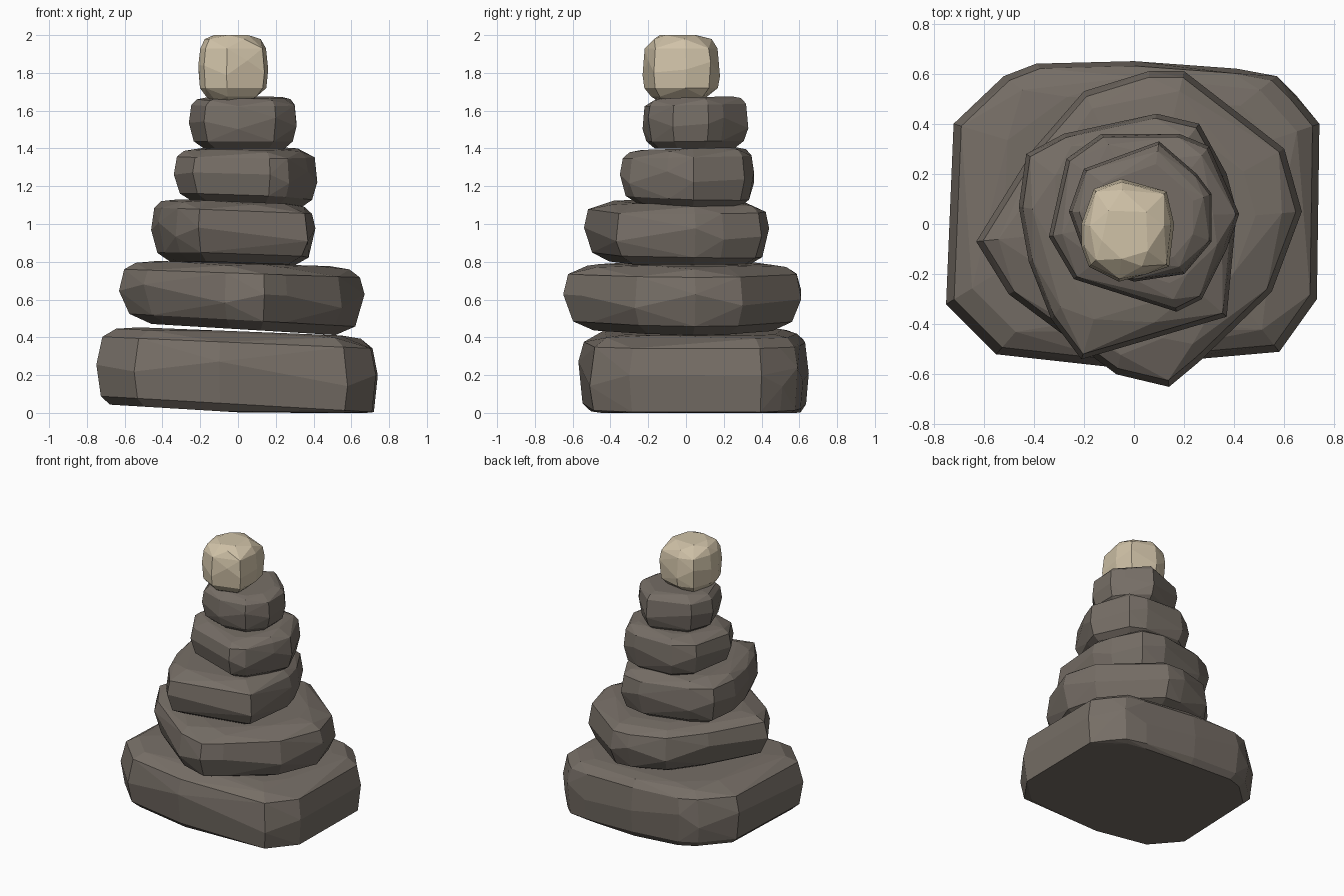
import bpy, bmesh
import math
from mathutils import Vector

cube = bpy.data.objects.get("Cube")
if cube:
    bpy.data.objects.remove(cube, do_unlink=True)


def make_material(name, color):
    mat = bpy.data.materials.new(name)
    mat.use_nodes = True
    mat.diffuse_color = (*color, 1)
    bsdf = mat.node_tree.nodes["Principled BSDF"]
    bsdf.inputs["Base Color"].default_value = (*color, 1)
    bsdf.inputs["Roughness"].default_value = 0.9
    return mat


dark_stone = make_material("dark grey brown stone", (0.18, 0.155, 0.132))
pale_stone = make_material("pale sand stone", (0.63, 0.54, 0.39))

# Height fraction, outline scale and which outline points take part (all, even, odd)
SLAB = [(0, 0.91, "all"), (0.1, 0.97, "all"), (0.5, 1, "all"),
        (0.86, 0.96, "all"), (0.97, 0.87, "even"), (1, 0.72, "all")]
FLAT_STONE = [(0, 0.75, "all"), (0.14, 0.92, "all"), (0.5, 1, "all"),
              (0.85, 0.96, "all"), (0.96, 0.87, "even"), (1, 0.7, "all")]
ROUND_STONE = [(0, 0.55, "all"), (0.07, 0.76, "odd"), (0.2, 0.95, "all"), (0.5, 1, "all"),
               (0.8, 0.94, "all"), (0.94, 0.8, "even"), (1, 0.52, "odd")]


def make_stone(name, outline, bottom, top, levels, material, crown=(0, 0), foot=(0, 0)):
    """Faceted stone: the hull of a plan outline repeated at several heights."""
    centre = sum((Vector(p) for p in outline), Vector((0, 0))) / len(outline)
    height = top - bottom
    bm = bmesh.new()
    for fraction, scale, use in levels:
        # Slopes of the underside and the crown blend up the sides
        slope = Vector(foot).lerp(Vector(crown), fraction)
        for i, point in enumerate(outline):
            if (use == "even" and i % 2) or (use == "odd" and i % 2 == 0):
                continue
            offset = (Vector(point) - centre) * scale
            # Irregular waist
            wobble = height * 0.12 * math.sin(2.4 * i) if 0.4 < fraction < 0.6 else 0
            z = bottom + height * fraction + wobble + offset.dot(slope)
            bm.verts.new((*(centre + offset), max(z, 0)))
    hull = bmesh.ops.convex_hull(bm, input=bm.verts)
    loose = {v for v in hull["geom_interior"] + hull["geom_unused"]
             if isinstance(v, bmesh.types.BMVert) and v.is_valid}
    bmesh.ops.delete(bm, geom=list(loose), context="VERTS")
    # Merge nearly flat triangles into broad facets
    bmesh.ops.dissolve_limit(bm, angle_limit=math.radians(4), verts=bm.verts, edges=bm.edges)
    bmesh.ops.recalc_face_normals(bm, faces=bm.faces)
    mesh = bpy.data.meshes.new(name)
    bm.to_mesh(mesh)
    bm.free()
    mesh.materials.append(material)
    obj = bpy.data.objects.new(name, mesh)
    bpy.context.collection.objects.link(obj)
    return obj


# Broad base slab
make_stone("base_stone", [
    (-.75, -.32), (-.72, .4), (-.52, .59), (-.39, .64), (0, .65), (.41, .62), (.57, .59),
    (.65, .51), (.74, .4), (.73, -.3), (.58, -.51), (-.1, -.57), (-.55, -.52)],
    0, .43, SLAB, dark_stone, (-.04, 0), (-.06, 0))

# Stack of shrinking flat stones
make_stone("second_stone", [
    (-.63, -.07), (-.4, .3), (-.2, .53), (.06, .61), (.2, .61), (.6, .3), (.67, .05),
    (.55, -.27), (.26, -.55), (.14, -.65), (-.07, -.6), (-.5, -.28)],
    .44, .79, FLAT_STONE, dark_stone, (-.03, 0), (-.06, 0))
make_stone("third_stone", [
    (-.46, .07), (-.43, .28), (-.28, .36), (.09, .44), (.26, .4), (.37, .2), (.41, .05),
    (.37, -.37), (.1, -.45), (-.21, -.54), (-.33, -.38), (-.42, -.15)],
    .79, 1.12, FLAT_STONE, dark_stone, (-.04, 0), (-.03, -.02))
make_stone("fourth_stone", [
    (-.34, -.05), (-.27, .26), (-.13, .36), (.18, .36), (.3, .31), (.42, .04),
    (.37, -.1), (.27, -.3), (.17, -.35), (-.24, -.22)],
    1.1, 1.4, FLAT_STONE, dark_stone, (0, .03), (-.05, -.04))
make_stone("fifth_stone", [
    (-.26, .05), (-.2, .22), (.1, .33), (.25, .2), (.31, .12), (.31, -.07),
    (.2, -.2), (0, -.23), (-.18, -.17)],
    1.4, 1.67, FLAT_STONE, dark_stone, (0, .03))

# Pale rounded cap pebble
make_stone("top_pebble", [
    (-.21, 0), (-.16, .14), (-.05, .18), (.13, .13), (.16, 0), (.14, -.17),
    (.05, -.2), (-.06, -.23), (-.18, -.17), (-.21, -.09)],
    1.65, 2, ROUND_STONE, pale_stone)
